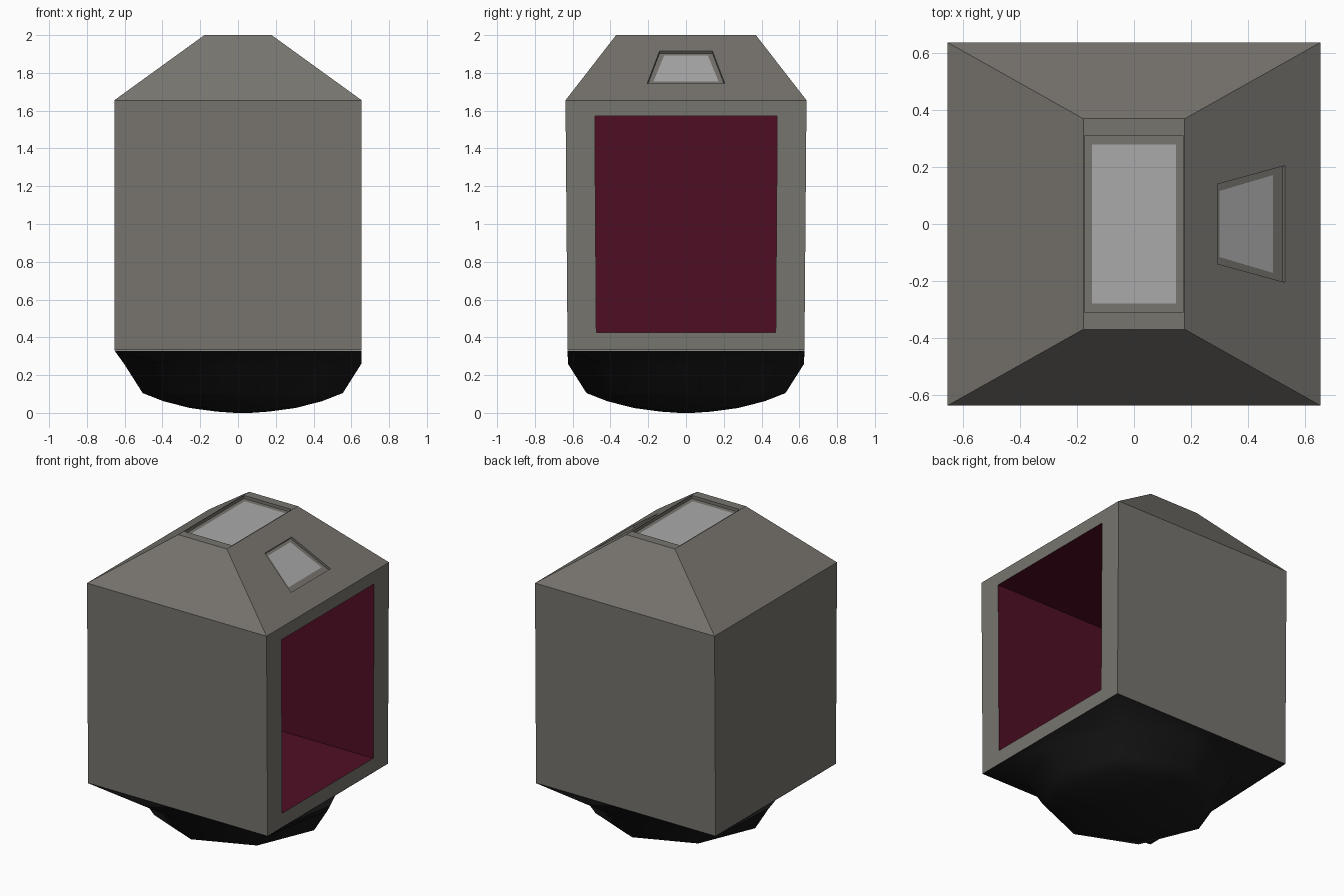
import bpy, bmesh, math
from mathutils import Vector

if "Cube" in bpy.data.objects:
    bpy.data.objects.remove(bpy.data.objects["Cube"])


def material(name, rgb):
    m = bpy.data.materials.new(name)
    m.diffuse_color = (*rgb, 1)
    m.use_nodes = True
    m.node_tree.nodes["Principled BSDF"].inputs["Base Color"].default_value = m.diffuse_color
    return m


GREY = material("warm grey shell", (0.185, 0.176, 0.157))
RED = material("dark red lining", (0.078, 0.0045, 0.017))
GLASS = material("pale glass", (0.40, 0.40, 0.40))
BLACK = material("black base", (0.0095, 0.0095, 0.0095))


def skin(bm, loops, mats, cap=None, skip=()):
    """Join successive loops with quads; optionally cap the last loop."""
    n = len(loops[0])
    rows = [[bm.verts.new(p) for p in loop] for loop in loops]
    for a, b, m in zip(rows, rows[1:], mats):
        for i in range(n):
            if i not in skip:
                j = (i + 1) % n
                bm.faces.new((a[i], a[j], b[j], b[i])).material_index = m
    if cap is not None:
        bm.faces.new(rows[-1]).material_index = cap


def finish(bm, name, mats, smooth=False):
    bmesh.ops.remove_doubles(bm, verts=bm.verts, dist=0.0005)
    loose = [v for v in bm.verts if not v.link_faces]
    bmesh.ops.delete(bm, geom=loose, context='VERTS')
    bmesh.ops.recalc_face_normals(bm, faces=bm.faces)
    me = bpy.data.meshes.new(name)
    for f in bm.faces:
        f.smooth = smooth
    bm.to_mesh(me)
    bm.free()
    for m in mats:
        me.materials.append(m)
    ob = bpy.data.objects.new(name, me)
    bpy.context.collection.objects.link(ob)
    return ob


def rect(x, y, z):
    # edge 1 of the loop is the +x side
    return [Vector(p) for p in ((-x, -y, z), (x, -y, z), (x, y, z), (-x, y, z))]


def side(x0, y0, z0, x1, y1, z1):
    # loop facing +x: bottom edge then top edge
    return [Vector(p) for p in ((x0, -y0, z0), (x0, y0, z0), (x1, y1, z1), (x1, -y1, z1))]


W, LOW, EAVE = 0.655, 0.332, 1.655
bottom, eave, ridge = rect(W, 0.627, LOW), rect(W, 0.638, EAVE), rect(0.178, 0.37, 2.0)

# Walls, with the large doorway opening into a red lined room
bm = bmesh.new()
skin(bm, [eave, bottom], [0], cap=1, skip=(1,))
door = [side(x, 0.475, 0.425, x, 0.483, 1.572) for x in (W, -0.57)]
skin(bm, [side(W, 0.627, LOW, W, 0.638, EAVE)] + door, [0, 1], cap=1)
finish(bm, "cabin_walls", [GREY, RED])

# Hipped roof with one sloping side window and a top skylight
bm = bmesh.new()
skin(bm, [eave, ridge], [0], skip=(1,))


def slope(z):
    return W + (0.178 - W) * (z - EAVE) / (2.0 - EAVE)


def pane(y0, z0, y1, z1):
    return side(slope(z0), y0, z0, slope(z1), y1, z1)


sink = Vector((0.586, 0, 0.81)) * -0.016
opening = pane(0.205, 1.745, 0.14, 1.916)
skin(bm, [pane(0.638, EAVE, 0.37, 2.0), opening,
          [p + sink for p in opening],
          [p + sink for p in pane(0.172, 1.768, 0.116, 1.905)]],
     [0, 0, 0], cap=1)
skin(bm, [ridge, rect(0.174, 0.31, 2.0), rect(0.174, 0.31, 1.98),
          rect(0.147, 0.28, 1.98)], [0, 0, 0], cap=1)
finish(bm, "roof", [GREY, GLASS])

# Rounded eight sided base, flaring to the square walls
bm = bmesh.new()


def octagon(rx, ry, z, cx):
    return [Vector((cx + rx * math.cos(i * math.pi / 4), ry * math.sin(i * math.pi / 4), z))
            for i in range(8)]


def sign(v):
    return (v > 0.01) - (v < -0.01)


square = [Vector((W * sign(p.x), 0.627 * sign(p.y), LOW - 0.001)) for p in octagon(1, 1, 0, 0)]
rings = [square]
for r, z in ((0.628, 0.26), (0.53, 0.105), (0.42, 0.062), (0.28, 0.026), (0.14, 0.007), (0.04, 0.0)):
    rings.append(octagon(r, r - 0.003, z, 0.025))
skin(bm, rings, [0] * 6, cap=0)
finish(bm, "rounded_base", [BLACK], smooth=True)
